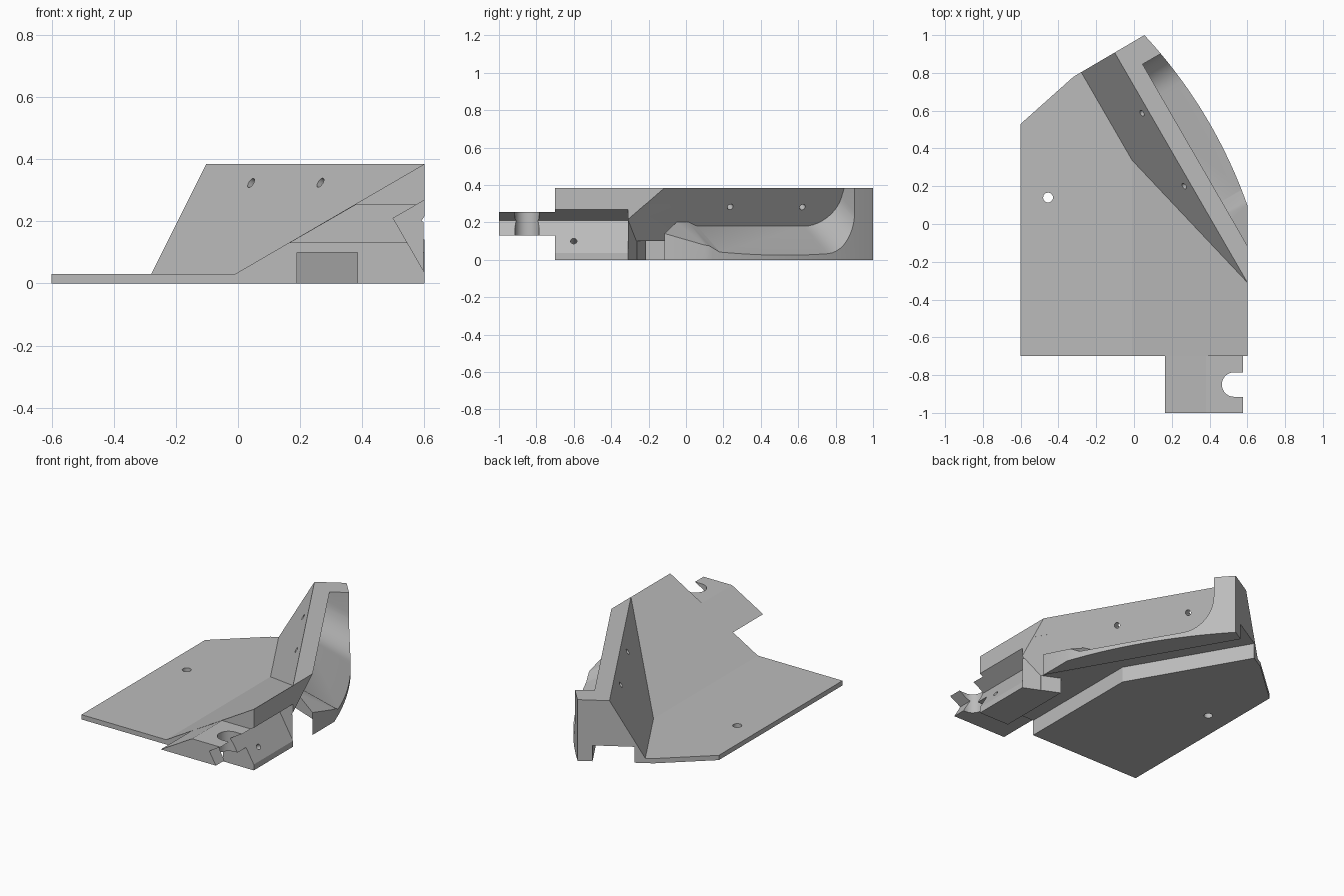
import bpy, bmesh, math
from mathutils import Vector

if "Cube" in bpy.data.objects:
    bpy.data.objects.remove(bpy.data.objects["Cube"], do_unlink=True)

X, Y, Z = Vector((1, 0, 0)), Vector((0, 1, 0)), Vector((0, 0, 1))
S = math.sqrt(3) / 2
U = Vector((0.5, -S, 0))           # along the leaning wall
N = Vector((S, 0.5, 0))            # horizontally out of the wall
F = N * S - Z * 0.5                # down the groove floor
W = N * 0.5 + Z * S                # up the leaning wall

grey = bpy.data.materials.new("light grey")
grey.use_nodes = True
COLOUR = (0.5, 0.5, 0.5, 1)
grey.diffuse_color = COLOUR
grey.node_tree.nodes["Principled BSDF"].inputs["Base Color"].default_value = COLOUR


def link(name, bm):
    bmesh.ops.recalc_face_normals(bm, faces=bm.faces)
    me = bpy.data.meshes.new(name)
    bm.to_mesh(me)
    bm.free()
    me.materials.append(grey)
    ob = bpy.data.objects.new(name, me)
    bpy.context.collection.objects.link(ob)
    return ob


def prism(name, profile, a, b, axis, lo, hi, origin=Vector()):
    """Extrude a 2D profile lying in axes a and b along a third axis."""
    bm = bmesh.new()
    vs = [bm.verts.new(origin + a * p + b * q + axis * lo) for p, q in profile]
    face = bm.faces.new(vs)
    res = bmesh.ops.extrude_face_region(bm, geom=[face])
    new = [g for g in res["geom"] if isinstance(g, bmesh.types.BMVert)]
    bmesh.ops.translate(bm, verts=new, vec=axis * (hi - lo))
    return link(name, bm)


def hull(name, points):
    bm = bmesh.new()
    for p in points:
        bm.verts.new(p)
    bmesh.ops.convex_hull(bm, input=bm.verts)
    return link(name, bm)


def rod(name, centre, axis, radius, depth):
    a = axis.orthogonal().normalized()
    b = axis.cross(a)
    ring = [(radius * math.cos(i * math.pi / 12), radius * math.sin(i * math.pi / 12))
            for i in range(24)]
    return prism(name, ring, a, b, axis, -depth, depth, Vector(centre))


def combine(target, tool, operation):
    tool.hide_render = True
    mod = target.modifiers.new("shape", "BOOLEAN")
    mod.operation, mod.solver, mod.object = operation, "EXACT", tool
    bpy.ops.object.select_all(action="DESELECT")
    bpy.context.view_layer.objects.active = target
    target.select_set(True)
    bpy.ops.object.modifier_apply(modifier=mod.name)
    bpy.data.objects.remove(tool, do_unlink=True)


# Base plate rising into a ramp
body = prism("ramped_bracket", [(-0.6, 0), (0.7, 0), (0.7, 0.4427), (-0.01, 0.03), (-0.6, 0.03)],
             X, Z, Y, -0.7, 1.1)
top_trim = prism("top_trim", [(0.5, 0.385), (0.8, 0.385), (0.8, 0.6), (0.5, 0.6)], X, Z, Y, -0.8, 1.2)
combine(body, top_trim, "DIFFERENCE")

# Leaning wall
wall = prism("wall", [(0.16, 0), (0.16, 0.03), (0.365, 0.385), (1.0, 0.385), (1.0, 0)],
             N, Z, U, -1.1, 0.9)
combine(body, wall, "UNION")

# Plan outline with a bowed outer edge
outline = [(0.6, -0.8), (-0.6, -0.8), (-0.6, 0.53), (-0.32, 0.78)]
for i in range(25):
    t = i / 24
    bow = 0.216 * t * (1 - t)
    outline.append((0.055 + 0.545 * t + 0.855 * bow, 1 - 0.9 * t + 0.518 * bow))
combine(body, prism("outline", outline, X, Y, Z, -0.1, 0.6), "INTERSECT")

# Front tab
tab = prism("tab", [(0.163, 0.13), (0.38, 0.255), (0.595, 0.255), (0.595, 0.13)], X, Z, Y, -1.0, -0.69)
combine(body, tab, "UNION")

# Outer groove: overhanging wall, sloping floor, rounded far end, low step near the front
R = 0.18
groove = [(1.2, 0.6), (-0.71, 0.6)]
for i in range(11):
    a = math.pi / 2 * i / 10
    groove.append((-0.71 + R - R * math.cos(a), R - R * math.sin(a)))
groove += [(0.13, 0), (0.19, 0.025), (1.2, 0.025)]
combine(body, prism("groove", groove, U, W, F, 0, 0.8, N * 0.344 + Z * 0.18), "DIFFERENCE")

# Underside channel, bent from the back end to the front
channel = [(-0.47, 1.258), (0.19, 0.12), (0.19, -0.8), (0.385, -0.8), (0.385, -0.213),
           (0.8, -0.4), (0.8, -0.2), (0.6, -0.115), (-0.25, 1.357)]
combine(body, prism("channel", channel, X, Y, Z, -0.1, 0.1), "DIFFERENCE")

# Side gap beneath the overhanging wall
gap = []
for z, inner_a, inner_b in ((-0.05, (0.497, -0.265), (0.353, -0.015)),
                            (0.1, (0.497, -0.265), (0.353, -0.015)),
                            (0.3, (0.675, -0.344), (0.526, -0.085))):
    gap += [(*inner_a, z), (*inner_b, z), (0.8, -0.4, z), (0.8, -0.197, z)]
combine(body, hull("side_gap", gap), "DIFFERENCE")

# V notch along the right edge
notch = prism("notch", [(0.5, 0.21), (0.7, 0.3255), (0.7, -0.136)], X, Z, Y, -1.1, -0.31)
combine(body, notch, "DIFFERENCE")

# Round-ended slot in the tab
slot = [(0.75, 0.065)]
for i in range(17):
    a = math.pi / 2 + math.pi * i / 16
    slot.append((0.53 + 0.065 * math.cos(a), 0.065 * math.sin(a)))
slot.append((0.75, -0.065))
combine(body, prism("slot", slot, X, Y, Z, 0.05, 0.4, Vector((0, -0.85, 0))), "DIFFERENCE")

# Screw holes in the plate, wall and notch
combine(body, rod("plate_hole", (-0.455, 0.14, 0), Z, 0.026, 0.1), "DIFFERENCE")
for x, y in ((0.04, 0.585), (0.265, 0.2)):
    combine(body, rod("wall_hole", (x, y, 0.325), F, 0.017, 0.13), "DIFFERENCE")
combine(body, rod("notch_hole", (0.5635, -0.6, 0.1), Vector((S, 0, 0.5)), 0.017, 0.12), "DIFFERENCE")

bpy.ops.object.select_all(action="DESELECT")
bpy.context.view_layer.objects.active = body
body.select_set(True)
bpy.ops.object.shade_smooth_by_angle(angle=math.radians(25))
